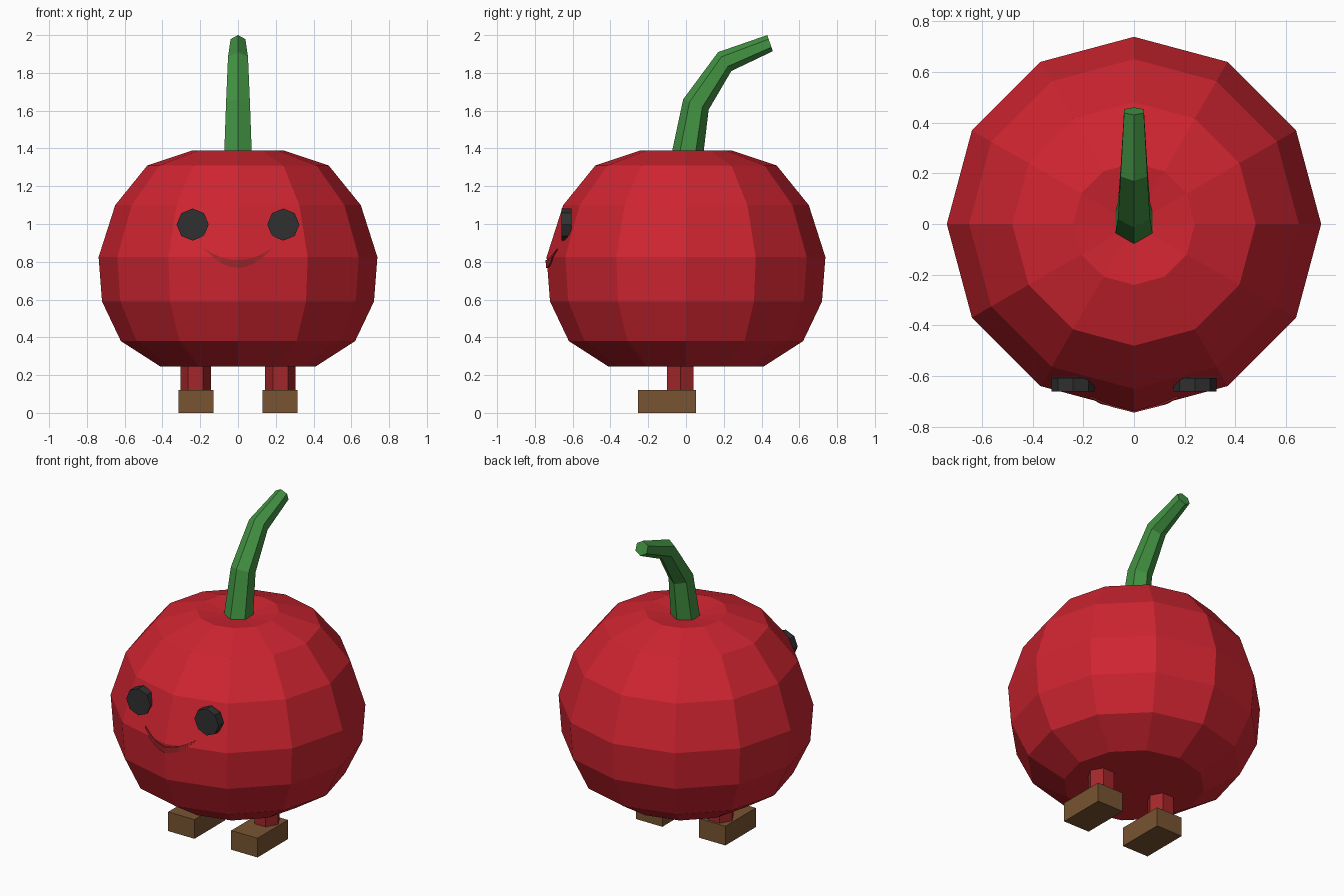
import bpy, bmesh, math
from mathutils import Vector

if "Cube" in bpy.data.objects:
    bpy.data.objects.remove(bpy.data.objects["Cube"])


def material(name, rgb):
    m = bpy.data.materials.new(name)
    m.diffuse_color = (*rgb, 1)
    m.use_nodes = True
    m.node_tree.nodes["Principled BSDF"].inputs["Base Color"].default_value = m.diffuse_color
    return m


RED = material("bright red", (0.62, 0.018, 0.03))
DARK_RED = material("dark red", (0.36, 0.02, 0.024))
GREEN = material("stem green", (0.055, 0.29, 0.055))
BROWN = material("shoe brown", (0.19, 0.09, 0.032))
BLACK = material("eye black", (0.03, 0.03, 0.03))


def make_object(name, bm, mat):
    bmesh.ops.recalc_face_normals(bm, faces=bm.faces)
    mesh = bpy.data.meshes.new(name)
    bm.to_mesh(mesh)
    bm.free()
    mesh.materials.append(mat)
    obj = bpy.data.objects.new(name, mesh)
    bpy.context.collection.objects.link(obj)
    return obj


def loft(name, rings, mat, tip=None):
    """Skin a closed tube through rings; the end is a cap or a centre point."""
    bm = bmesh.new()
    loops = [[bm.verts.new(p) for p in ring] for ring in rings]
    n = len(loops[0])
    for a, b in zip(loops, loops[1:]):
        for i in range(n):
            j = (i + 1) % n
            bm.faces.new((a[i], a[j], b[j], b[i]))
    bm.faces.new(loops[0][::-1])
    if tip is None:
        bm.faces.new(loops[-1])
    else:
        t = bm.verts.new(tip)
        for i in range(n):
            bm.faces.new((loops[-1][i], loops[-1][(i + 1) % n], t))
    return make_object(name, bm, mat)


def polygon(center, u, v, sides):
    return [Vector(center) + u * math.cos(i * math.tau / sides)
            + v * math.sin(i * math.tau / sides) for i in range(sides)]


X, Y, Z = Vector((1, 0, 0)), Vector((0, 1, 0)), Vector((0, 0, 1))

# Body: twelve-sided round fruit with a shallow dimple on top
PROFILE = [(0.41, 0.245), (0.62, 0.38), (0.72, 0.59), (0.738, 0.825),
           (0.65, 1.10), (0.48, 1.31), (0.24, 1.39)]
loft("body", [polygon((0, 0, z), X * r, Y * r, 12) for r, z in PROFILE],
     RED, tip=(0, 0, 1.355))

# Stem: bent tapering hexagon, each ring given by its front and back (y, z)
rings = []
for (y0, z0), (y1, z1) in [((-0.08, 1.355), (0.09, 1.355)),
                           ((-0.015, 1.66), (0.12, 1.605)),
                           ((0.17, 1.91), (0.24, 1.81)),
                           ((0.43, 2.0), (0.46, 1.915))]:
    half = Vector((0, y0 - y1, z0 - z1)) / 2
    center = (0, (y0 + y1) / 2, (z0 + z1) / 2)
    rings.append(polygon(center, half, X * half.length, 6))
loft("stem", rings, GREEN)

for side, s in (("left", -1), ("right", 1)):
    # Eye: flat octagonal disc
    loft(side + "_eye", [polygon((0.24 * s, y, 0.997), X * 0.085, Z * 0.085, 8)
                         for y in (-0.66, -0.607)], BLACK)
    # Leg: hexagonal post
    loft(side + "_leg", [polygon((0.224 * s, -0.03, z), X * 0.08, Y * 0.08, 6)
                         for z in (0.11, 0.27)], DARK_RED)
    # Shoe: plain block
    bm = bmesh.new()
    bmesh.ops.create_cube(bm, size=1)
    for v in bm.verts:
        v.co = Vector((v.co.x * 0.185 + 0.222 * s,
                       v.co.y * 0.306 - 0.1, (v.co.z + 0.5) * 0.122))
    make_object(side + "_shoe", bm, BROWN)


# Mouth: thin crescent lying on the front of the body
def on_body(x, z, lift):
    for (r0, z0), (r1, z1) in zip(PROFILE, PROFILE[1:]):
        if z0 <= z <= z1:
            r = r0 + (r1 - r0) * (z - z0) / (z1 - z0)
    return Vector((x, -(r - abs(x) * math.tan(math.pi / 12)) - lift, z))


rings = []
for i in range(-4, 5):
    t = i / 4
    x, top, low = 0.174 * t, 0.808 + 0.06 * t * t, 0.768 + 0.096 * t * t
    rings.append([on_body(x, top, 0.007), on_body(x, low, 0.007),
                  on_body(x, low, -0.002), on_body(x, top, -0.002)])
loft("mouth", rings, DARK_RED)
